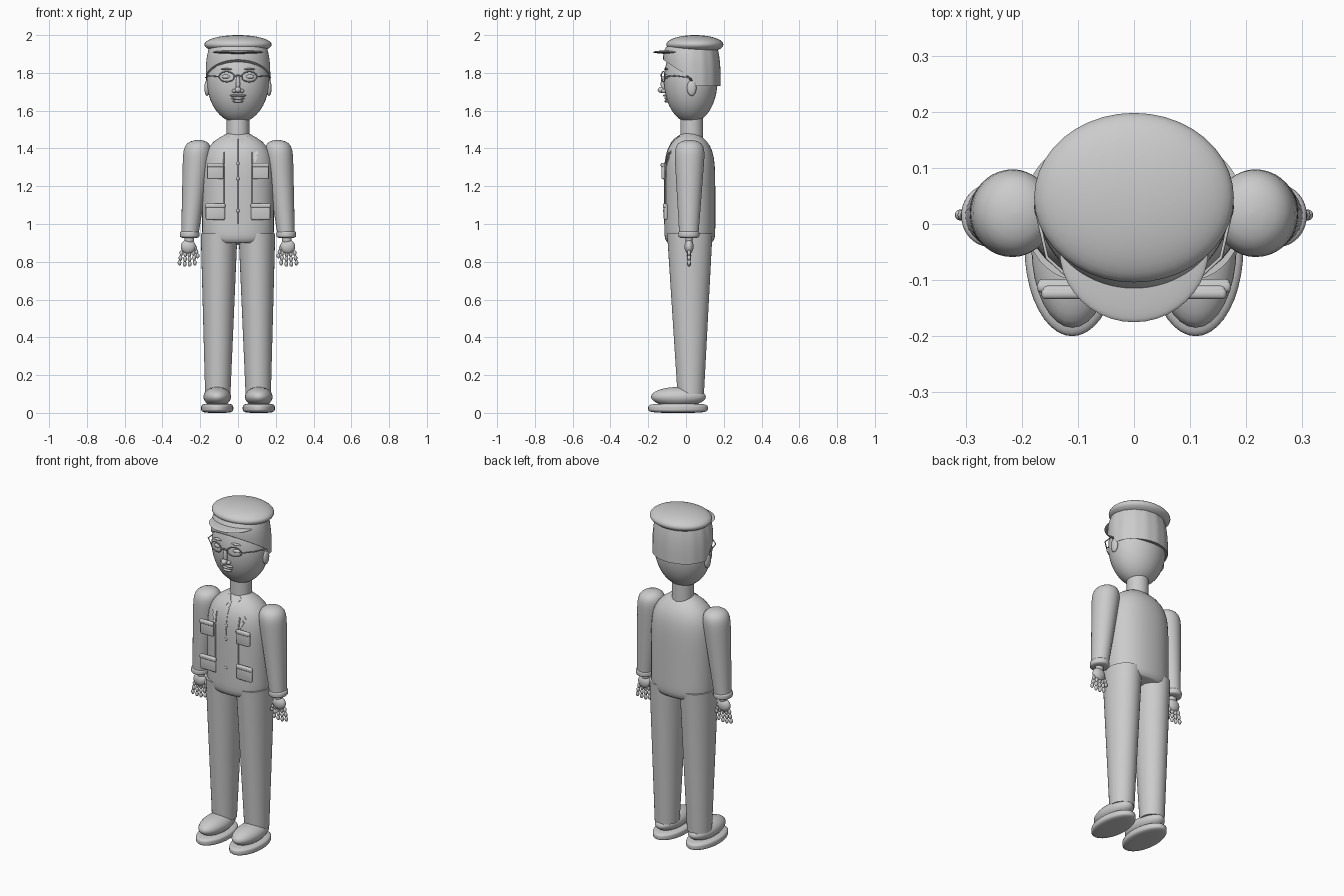
import bpy, bmesh, math
from mathutils import Vector

if "Cube" in bpy.data.objects:
    bpy.data.objects.remove(bpy.data.objects["Cube"])

grey = bpy.data.materials.new("light grey")
grey.use_nodes = True
grey.diffuse_color = (.6, .6, .6, 1)
grey.node_tree.nodes["Principled BSDF"].inputs["Base Color"].default_value = grey.diffuse_color


def finish(name, bm, angle=50):
    bmesh.ops.recalc_face_normals(bm, faces=bm.faces)
    mesh = bpy.data.meshes.new(name)
    bm.to_mesh(mesh)
    bm.free()
    obj = bpy.data.objects.new(name, mesh)
    bpy.context.collection.objects.link(obj)
    mesh.materials.append(grey)
    bpy.ops.object.select_all(action="DESELECT")
    obj.select_set(True)
    bpy.context.view_layer.objects.active = obj
    bpy.ops.object.shade_smooth_by_angle(angle=math.radians(angle))


def place(bm, at, size):
    bmesh.ops.scale(bm, vec=size, verts=bm.verts)
    bmesh.ops.translate(bm, vec=at, verts=bm.verts)


def ball(name, at, size, segments=24):
    bm = bmesh.new()
    bmesh.ops.create_uvsphere(bm, u_segments=segments, v_segments=segments // 2, radius=1)
    place(bm, at, size)
    finish(name, bm)


def box(name, at, size):
    bm = bmesh.new()
    bmesh.ops.create_cube(bm, size=1)
    place(bm, at, size)
    bmesh.ops.bevel(bm, geom=bm.edges[:], offset=.008, segments=3, profile=.5, affect="EDGES")
    finish(name, bm)


def skin(name, rings):
    """Bridge closed rings of points and cap both ends."""
    bm = bmesh.new()
    loops = [[bm.verts.new(point) for point in ring] for ring in rings]
    for lower, upper in zip(loops, loops[1:]):
        for i in range(len(lower)):
            bm.faces.new((lower[i - 1], lower[i], upper[i], upper[i - 1]))
    bm.faces.new(loops[0])
    bm.faces.new(loops[-1])
    finish(name, bm)


def circle(count):
    return [(math.cos(math.tau * i / count), math.sin(math.tau * i / count)) for i in range(count)]


def rounded(value, power):
    return math.copysign(abs(value) ** (2 / power), value)


def loft(name, bottom, top, low, high, rule, power=2, steps=24):
    """Blend (centre x, centre y, half width, half depth) from low to high, swelled by a rule."""
    rings = []
    for k in range(steps + 1):
        t = (1 - math.cos(math.pi * k / steps)) / 2
        cx, cy, rx, ry = Vector(low).lerp(Vector(high), t)
        swell = max(rule(t), .02)
        rings.append([(cx + rx * swell * rounded(c, power), cy + ry * swell * rounded(s, power),
                       bottom + (top - bottom) * t) for c, s in circle(40)])
    skin(name, rings)


def straight(t):
    return 1


def pillow(t):
    return max(0, 1 - abs(2 * t - 1) ** 4) ** .25


def domed(t):
    return max(0, 1 - t ** 20) ** .5


def sloped(t):
    return (1 - t ** 10) * (1 - .15 * (1 - t) ** 40)


def tube(name, points, radius=.003, cyclic=False):
    curve = bpy.data.curves.new(name, "CURVE")
    curve.dimensions = "3D"
    curve.bevel_depth = radius
    curve.bevel_resolution = 2
    curve.use_fill_caps = True
    spline = curve.splines.new("POLY")
    spline.points.add(len(points) - 1)
    for target, point in zip(spline.points, points):
        target.co = (*point, 1)
    spline.use_cyclic_u = cyclic
    curve.materials.append(grey)
    bpy.context.collection.objects.link(bpy.data.objects.new(name, curve))


# Jacket body, and a rule for its front surface
HEM, COLLAR = .9, 1.5
JACKET = (0, .02, .19, .135)
JACKET_POWER = 2.2


def chest(x, z):
    cx, cy, rx, ry = JACKET
    swell = sloped((z - HEM) / (COLLAR - HEM))
    across = min(1, abs(x) / (rx * swell))
    depth = (1 - across ** JACKET_POWER) ** (1 / JACKET_POWER)
    return Vector((x, cy - ry * swell * depth, z))


def seam(name, x, low, high, radius, steps=16):
    tube(name, [chest(x, low + (high - low) * k / steps) for k in range(steps + 1)], radius)


def lay_cloth(name, outline):
    """Thin plate draped over the chest."""
    bm = bmesh.new()
    lift = Vector((0, -.006, 0))
    face = bm.faces.new([bm.verts.new(chest(x, z) + lift) for x, z in outline])
    grown = bmesh.ops.extrude_face_region(bm, geom=[face])["geom"]
    bmesh.ops.translate(bm, vec=-lift, verts=[v for v in grown if isinstance(v, bmesh.types.BMVert)])
    finish(name, bm, angle=30)


loft("jacket", HEM, COLLAR, JACKET, JACKET, sloped, JACKET_POWER)
ball("hips", (0, .02, .95), (.11, .1, .06))
seam("front_seam", 0, 1, 1.45, .002)
for height in (1.07, 1.24, 1.32):
    ball("jacket_button", chest(0, height), (.009, .006, .009))

# Head and neck
NECK = (0, .03, .06, .06)
loft("neck", 1.4, 1.6, NECK, NECK, straight)
ball("head", (0, .025, 1.76), (.165, .142, .225), segments=40)

# Hair shell with a high front hairline and a straight nape
ROWS = 8
hair_rings = []
for row in range(ROWS + 1):
    ring = []
    for i, (c, s) in enumerate(circle(96)):
        hairline = 1.73 if s > 0 else 1.77 - .1 * s
        up = row / ROWS
        z = hairline + (1.94 - hairline) * up
        strands = .006 * math.cos(i) if s > 0 else 0
        r = 1 + strands - .12 * up ** 3
        ring.append((.171 * r * c, .031 + .152 * r * s, z))
    hair_rings.append(ring)
skin("hair", hair_rings)

# Peaked cap
ball("cap_crown", (0, .047, 1.95), (.178, .151, .05), segments=40)
ball("cap_peak", (0, -.045, 1.91), (.133, .13, .011), segments=40)

# Face centre line
ball("nose_bridge", (0, -.12, 1.74), (.012, .014, .045))
ball("nose_tip", (0, -.13, 1.71), (.017, .02, .016))
for lip, height, width in (("upper_lip", 1.665, .035), ("lower_lip", 1.65, .028)):
    ball(lip, (0, -.1, height), (width, .015, .008))

for s, side in ((1, "left_"), (-1, "right_")):
    # Face
    ball(side + "ear", (s * .164, .03, 1.72), (.014, .025, .042))
    ball(side + "eye", (s * .06, -.1, 1.78), (.026, .014, .012))
    ball(side + "pupil", (s * .06, -.11, 1.78), (.009, .006, .009))
    ball(side + "nostril", (s * .02, -.117, 1.705), (.012, .013, .011))
    ball(side + "moustache", (s * .02, -.11, 1.68), (.022, .012, .006))
    ball(side + "eyebrow", (s * .06, -.105, 1.82), (.03, .012, .005))

    # Glasses
    rim = [(s * (.06 + .04 * c), -.12 + .01 * c, 1.78 + .027 * v) for c, v in circle(32)]
    tube(side + "glasses_rim", rim, cyclic=True)
    tube(side + "glasses_arm", [rim[0], (s * .155, -.06, 1.785), (s * .173, .02, 1.775)])
    tube(side + "glasses_bridge", [rim[16], (0, -.135, 1.79)])

    # Jacket front edge, collar, lapel and pockets
    seam(side + "front_edge", s * .076, 1.02, 1.38, .004)
    lay_cloth(side + "lapel", [(s * x, z) for x, z in (
        (.035, 1.465), (.11, 1.375), (.095, 1.365), (.105, 1.355), (.075, 1.3))])
    lay_cloth(side + "collar", [(s * x, z) for x, z in (
        (.005, 1.45), (.024, 1.425), (.05, 1.465), (.03, 1.475))])
    for pocket, y, z, width in (("chest", -.12, 1.28, .086), ("hip", -.108, 1.065, .102)):
        box(side + pocket + "_pocket", (s * .12, y, z), (width, .02, .086))
        box(side + pocket + "_flap", (s * .12, y - .004, z + .032), (width + .004, .02, .024))

    # Sleeve and cuff
    loft(side + "sleeve", .93, 1.445, (s * .256, .015, .045, .05), (s * .21, .02, .08, .085), domed)
    cuff = (s * .256, .015, .052, .056)
    loft(side + "cuff", .925, .965, cuff, cuff, pillow)

    # Hand with beaded fingers
    ball(side + "wrist", (s * .258, .016, .92), (.025, .02, .03))
    ball(side + "palm", (s * .263, .016, .88), (.04, .024, .038))
    for bead in range(3):
        for finger in range(4):
            spread = (finger - 1.35) * (.021 + .003 * bead)
            drop = .03 + .026 * bead - .006 * abs(finger - 1.5)
            ball(side + "finger", (s * (.265 + spread), .016, .868 - drop), (.01, .01, .015), segments=12)
        ball(side + "thumb", (s * (.226 - .006 * bead), .016, .872 - .02 * bead), (.01, .01, .014), segments=12)

    # Trouser leg and shoe
    loft(side + "trouser_leg", .1, .95, (s * .107, .025, .067, .07), (s * .1, .02, .097, .12), straight)
    ball(side + "shoe_upper", (s * .11, -.04, .085), (.073, .145, .052), segments=32)
    sole = (s * .11, -.042, .085, .158)
    loft(side + "shoe_sole", 0, .05, sole, sole, pillow)
